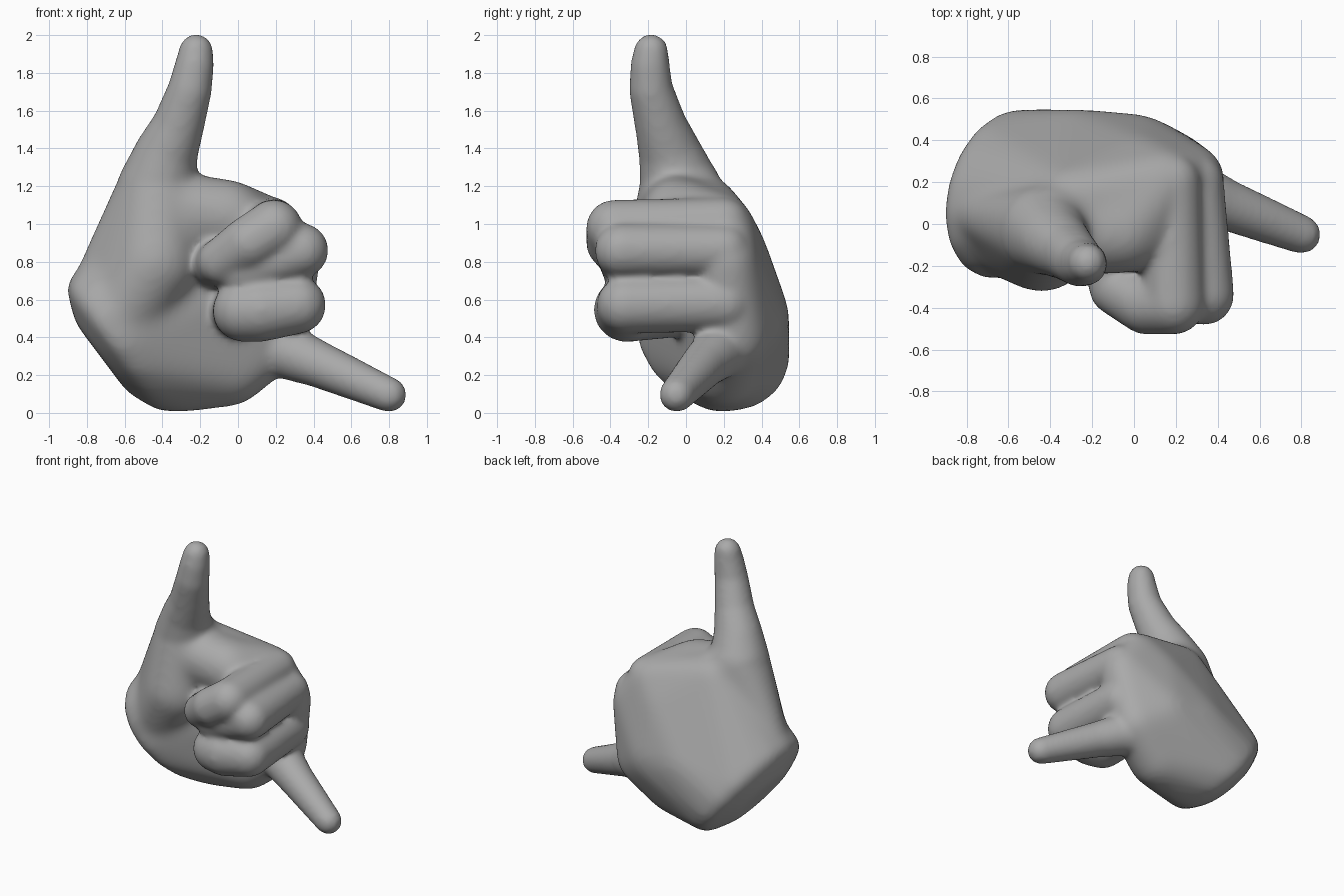
import bpy, bmesh, math
from mathutils import Vector, Matrix

cube = bpy.data.objects.get("Cube")
if cube:
    bpy.data.objects.remove(cube, do_unlink=True)

clay = bpy.data.materials.new("grey_clay")
clay.use_nodes = True
COLOUR = (0.40, 0.40, 0.40, 1)
clay.diffuse_color = COLOUR
clay.node_tree.nodes["Principled BSDF"].inputs["Base Color"].default_value = COLOUR


def hull(bm, balls):
    """Wrap a set of (x, y, z, radius) balls in one convex skin."""
    part = bmesh.new()
    for x, y, z, r in balls:
        bmesh.ops.create_icosphere(part, subdivisions=3, radius=r,
                                   matrix=Matrix.Translation((x, y, z)))
    result = bmesh.ops.convex_hull(part, input=part.verts)
    spare = {g for g in result["geom_interior"] + result["geom_unused"]
             if isinstance(g, bmesh.types.BMVert)}
    bmesh.ops.delete(part, geom=list(spare), context='VERTS')
    mesh = bpy.data.meshes.new("hull_part")
    part.to_mesh(mesh)
    part.free()
    bm.from_mesh(mesh)
    bpy.data.meshes.remove(mesh)


def finger(bm, joints):
    """Tapered limb through a chain of joint balls."""
    for a, b in zip(joints, joints[1:]):
        hull(bm, [a, b])


def wrist_ring(scale, push):
    """Oval of small balls around the slanted wrist end."""
    along, out = Vector((0.6, 0.25, -0.8)), Vector((-0.8, 0, -0.6))
    centre = Vector((-0.62, 0.14, 0.37)) + out * push
    ring = []
    for i in range(16):
        t = math.tau * i / 16
        p = centre + along * (0.37 * scale * math.cos(t))
        p.y += 0.33 * scale * math.sin(t)
        ring.append((*p, 0.07))
    return ring


def fused(name, bm, iterations):
    """Object whose parts are merged into one skin with softened joins."""
    mesh = bpy.data.meshes.new(name)
    bm.to_mesh(mesh)
    bm.free()
    mesh.materials.append(clay)
    obj = bpy.data.objects.new(name, mesh)
    bpy.context.collection.objects.link(obj)
    remesh = obj.modifiers.new("fuse", 'REMESH')
    remesh.mode = 'VOXEL'
    remesh.voxel_size = 0.018
    remesh.use_smooth_shade = True
    soften = obj.modifiers.new("soften", 'SMOOTH')
    soften.factor = 0.5
    soften.iterations = iterations
    return obj


# Palm and back of the hand, ending in the rounded wrist
palm = bmesh.new()
hull(palm, wrist_ring(1, 0) + wrist_ring(0.6, 0.06) + [
    (-0.25, 0.25, 0.50, 0.30), (0.00, 0.27, 0.50, 0.26),
    (0.00, 0.21, 0.82, 0.23), (0.15, 0.20, 0.99, 0.16),
    (0.27, 0.21, 0.80, 0.17), (0.18, 0.25, 0.40, 0.19),
    (-0.05, 0.20, 0.24, 0.21), (-0.30, 0.18, 0.20, 0.20),
    (-0.32, 0.10, 1.08, 0.18)])

# Thumb mound, and the web between the thumb and the index finger
hull(palm, [(-0.80, 0.05, 0.67, 0.09), (-0.42, -0.03, 1.19, 0.22),
            (-0.44, -0.09, 0.80, 0.24), (-0.60, -0.04, 0.54, 0.22)])
hull(palm, [(-0.06, -0.04, 1.04, 0.20), (0.13, 0.18, 0.99, 0.17),
            (-0.36, -0.05, 1.08, 0.20), (-0.15, 0.05, 0.80, 0.15),
            (0.08, -0.06, 0.97, 0.16)])
palm_form = fused("palm_form", palm, 45)

# Take the softened palm as the base of the whole hand
graph = bpy.context.evaluated_depsgraph_get()
soft_palm = bpy.data.meshes.new_from_object(palm_form.evaluated_get(graph))
bm = bmesh.new()
bm.from_mesh(soft_palm)
bpy.data.objects.remove(palm_form, do_unlink=True)
bpy.data.meshes.remove(soft_palm)

# Raised thumb
finger(bm, [(-0.43, -0.03, 1.18, 0.215), (-0.385, -0.08, 1.36, 0.17),
            (-0.32, -0.13, 1.51, 0.14), (-0.255, -0.185, 1.71, 0.118),
            (-0.23, -0.19, 1.84, 0.105), (-0.222, -0.185, 1.915, 0.092)])

# Three curled fingers
finger(bm, [(0.18, 0.20, 1.00, 0.14), (0.19, -0.38, 0.98, 0.15),
            (0.06, -0.385, 0.90, 0.145), (-0.09, -0.31, 0.80, 0.125),
            (-0.14, -0.08, 0.78, 0.12)])
finger(bm, [(0.29, 0.20, 0.86, 0.14), (0.335, -0.34, 0.86, 0.145),
            (0.02, -0.31, 0.75, 0.13), (-0.02, -0.05, 0.72, 0.12)])
finger(bm, [(0.28, 0.20, 0.58, 0.15), (0.315, -0.32, 0.57, 0.152),
            (0.12, -0.32, 0.545, 0.17), (0.03, -0.30, 0.54, 0.165),
            (0.00, -0.05, 0.54, 0.14)])

# Outstretched little finger
finger(bm, [(0.12, 0.25, 0.38, 0.18), (0.27, 0.17, 0.32, 0.145),
            (0.42, 0.10, 0.26, 0.125), (0.80, -0.05, 0.096, 0.094)])

fused("hand", bm, 14)
